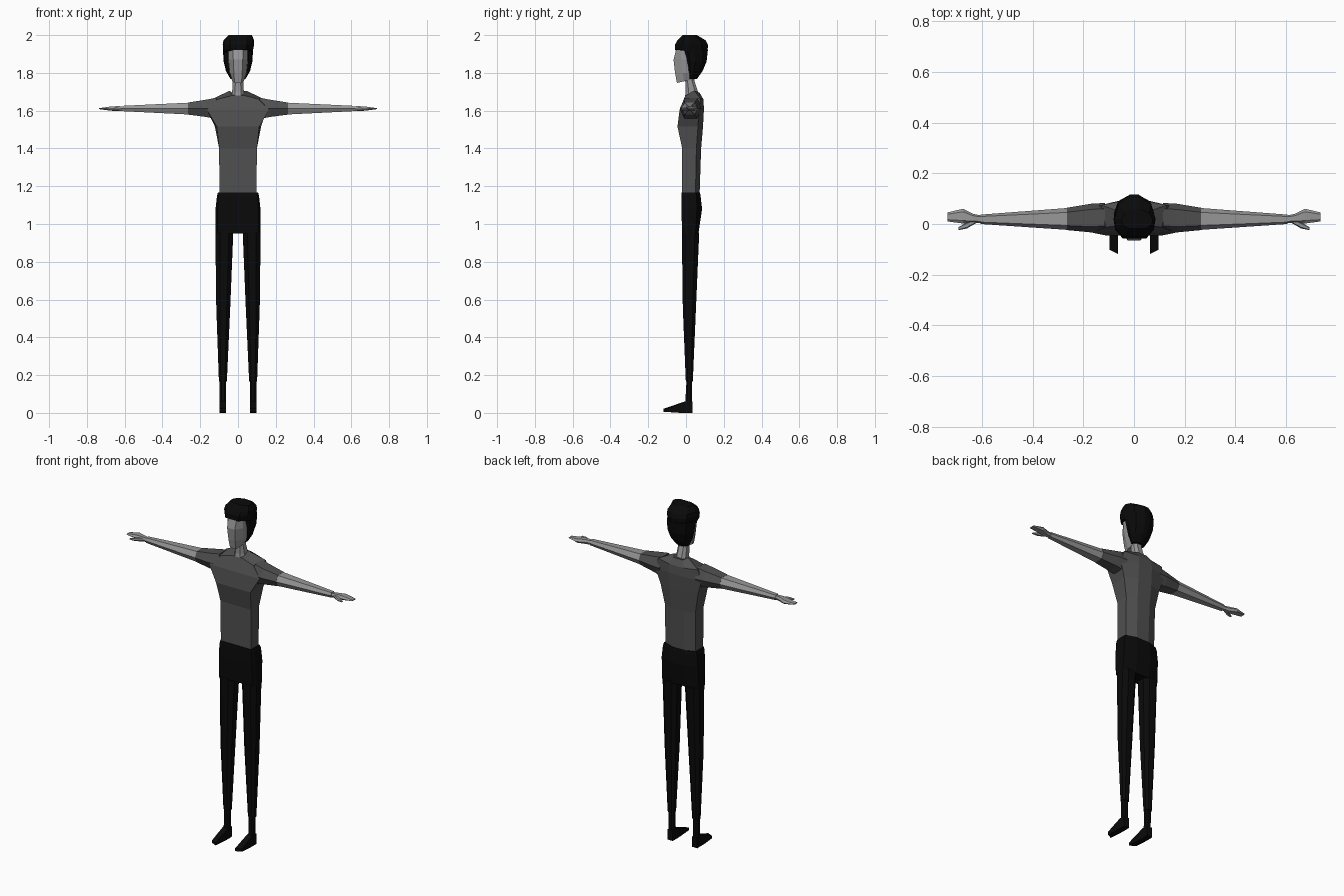
import bpy, bmesh


def material(name, v):
    m = bpy.data.materials.new(name)
    m.diffuse_color = (v, v, v, 1)
    return m


SKIN = material("skin_grey", 0.31)
SHIRT = material("shirt_grey", 0.08)
TROUSERS = material("trouser_black", 0.003)
HAIR = material("hair_black", 0.0028)


def loft(name, rings, mat, sides=(1,)):
    """Skin a stack of equal point loops, cap the ends, repeat per side."""
    for s in sides:
        bm = bmesh.new()
        loops = [[bm.verts.new((s * x, y, z)) for x, y, z in r] for r in rings]
        n = len(loops[0])
        for a, b in zip(loops, loops[1:]):
            for i in range(n):
                j = (i + 1) % n
                bm.faces.new((a[i], a[j], b[j], b[i]))
        bm.faces.new(loops[0])
        bm.faces.new(loops[-1])
        bmesh.ops.recalc_face_normals(bm, faces=bm.faces)
        label = name if len(sides) == 1 else name + ("_left" if s > 0 else "_right")
        me = bpy.data.meshes.new(label)
        bm.to_mesh(me)
        bm.free()
        me.materials.append(mat)
        bpy.context.collection.objects.link(bpy.data.objects.new(label, me))


def mirrored(half):
    """Close a half outline by reflecting it across x = 0."""
    return half + [(-x, y, z) for x, y, z in reversed(half)]


def chamfer_box(u0, u1, v0, v1, cu=0.25, cv=0.25):
    """Eight-sided outline inside a rectangle."""
    a, b = (u1 - u0) * cu, (v1 - v0) * cv
    return [(u0 + a, v0), (u1 - a, v0), (u1, v0 + b), (u1, v1 - b),
            (u1 - a, v1), (u0 + a, v1), (u0, v1 - b), (u0, v0 + b)]


BOTH = (1, -1)

# Shirt body: front corner, side-back corner, back strip corner
loft("shirt_body", [mirrored(h) for h in (
    [(.098, -.020, 1.160), (.098, .050, 1.160), (.040, .072, 1.160)],
    [(.100, -.020, 1.400), (.100, .055, 1.400), (.042, .080, 1.400)],
    [(.112, -.045, 1.515), (.122, .063, 1.515), (.045, .090, 1.515)],
    [(.165, -.034, 1.605), (.150, .070, 1.600), (.045, .095, 1.610)],
    [(.110, -.012, 1.660), (.130, .075, 1.665), (.045, .092, 1.660)],
    [(.034, -.004, 1.680), (.045, .045, 1.705), (.030, .072, 1.695)],
)], SHIRT)


def arm_ring(x, y0, y1, z0, z1):
    """Hexagon with a ridge along the front and back of the arm."""
    w, zm = (y1 - y0) * .2, (z0 + z1) / 2
    return [(x, y0, zm), (x, y0 + w, z1), (x, y1 - w, z1),
            (x, y1, zm), (x, y1 - w, z0), (x, y0 + w, z0)]


# Sleeves, forearms and hands
loft("sleeve", [arm_ring(.115, -.030, .083, 1.555, 1.668),
                arm_ring(.170, -.033, .080, 1.567, 1.658),
                arm_ring(.265, -.024, .064, 1.579, 1.643)], SHIRT, BOTH)
loft("forearm", [arm_ring(.265, -.023, .063, 1.580, 1.642),
                 arm_ring(.605, .000, .037, 1.597, 1.626)], SKIN, BOTH)
loft("hand", [arm_ring(.600, .005, .033, 1.600, 1.622),
              arm_ring(.635, .004, .040, 1.598, 1.624),
              arm_ring(.675, .002, .060, 1.600, 1.622),
              arm_ring(.735, .010, .046, 1.608, 1.613)], SKIN, BOTH)
loft("thumb", [arm_ring(.622, .004, .022, 1.600, 1.618),
               arm_ring(.660, -.018, .006, 1.600, 1.615),
               arm_ring(.692, -.024, -.012, 1.604, 1.610)], SKIN, BOTH)

# Trousers: hips and tapered legs
loft("trouser_hips", [mirrored(h) for h in (
    [(.110, -.020, .950), (.120, .000, .950), (.120, .050, .950), (.045, .066, .950)],
    [(.108, -.025, 1.080), (.119, -.005, 1.080), (.118, .058, 1.080), (.045, .085, 1.080)],
    [(.103, -.025, 1.150), (.111, -.010, 1.150), (.111, .056, 1.150), (.045, .077, 1.150)],
    [(.100, -.023, 1.167), (.106, -.010, 1.167), (.106, .053, 1.167), (.045, .074, 1.167)],
)], TROUSERS)
loft("trouser_leg", [[(x, y, z) for x, y in chamfer_box(*b)] for z, b in (
    (.165, (.059, .101, -.001, .036)),
    (.560, (.041, .115, -.017, .053)),
    (.955, (.025, .120, -.022, .070)))], TROUSERS, BOTH)

# Ankles and pointed shoes
loft("ankle", [[(x, y, z) for x, y in chamfer_box(.063, .097, y0, .032)]
               for z, y0 in ((.03, -.005), (.18, .003))], TROUSERS, BOTH)
loft("shoe", [[(x, .034, 0), (x, .034, .060), (x, -.002, .062),
               (x, toe, .022), (x, toe, .006), (x, -.030, 0)]
              for x, toe in ((.063, -.118), (.097, -.102))], TROUSERS, BOTH)

# Neck leaning forward into the head
loft("neck", [[(x, y, z) for x, y in chamfer_box(-w, w, y0, y1)] for z, w, y0, y1 in (
    (1.665, .034, -.006, .068), (1.700, .031, -.002, .064),
    (1.755, .028, -.004, .045), (1.820, .028, -.010, .045))], SKIN)

# Face: narrow front panel with sides sloping back
loft("face", [mirrored(h) for h in (
    [(.018, -.048, 1.747), (.030, -.012, 1.755), (.028, .030, 1.765)],
    [(.022, -.058, 1.800), (.043, -.016, 1.800), (.048, .040, 1.800)],
    [(.025, -.066, 1.870), (.050, -.024, 1.870), (.058, .040, 1.870)],
    [(.028, -.052, 1.925), (.050, -.030, 1.930), (.058, .040, 1.930)],
)], SKIN)


# Hair: back shell, then the fringe overhanging the face
def hair_ring(cx, w, y0, y1, z, tilt=0.0):
    ym = y0 + (y1 - y0) * .45
    half = [(w * .55, y0, z), (w * .92, y0 + (ym - y0) * .45, z), (w, ym, z + tilt),
            (w * .78, ym + (y1 - ym) * .65, z + tilt), (w * .2, y1, z + tilt)]
    return [(x + cx, y, zz) for x, y, zz in mirrored(half)]


loft("hair_back", [hair_ring(0, .040, .012, .058, 1.768),
                   hair_ring(0, .064, .006, .088, 1.810),
                   hair_ring(0, .076, -.002, .109, 1.860),
                   hair_ring(0, .080, -.018, .116, 1.925)], HAIR)
loft("hair_top", [hair_ring(0, .077, -.057, .114, 1.920, -.015),
                  hair_ring(.002, .083, -.058, .116, 1.950),
                  hair_ring(.004, .081, -.046, .104, 1.972),
                  hair_ring(.012, .062, -.018, .058, 2.000)], HAIR)
